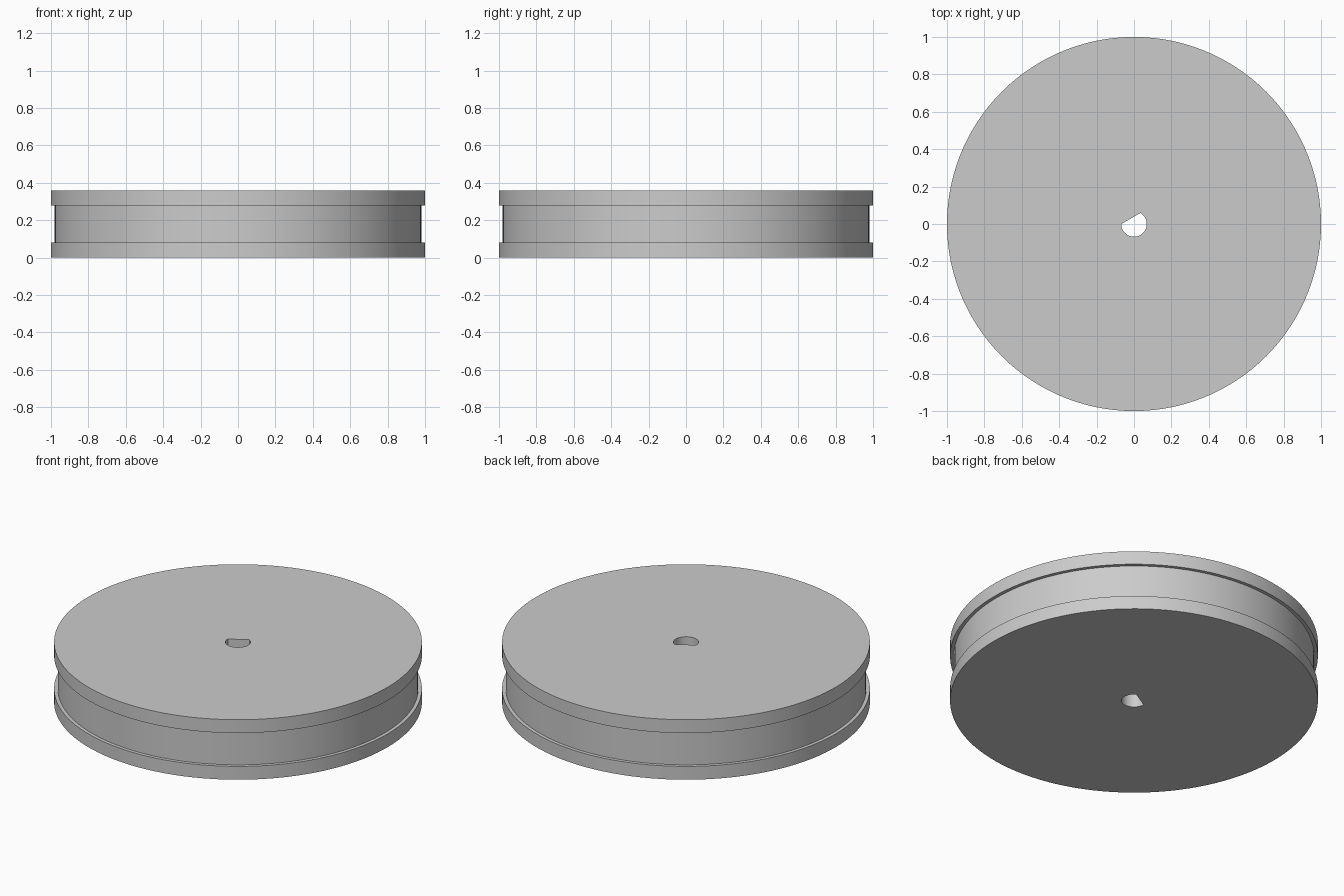
import bpy
import bmesh
from math import cos, sin, radians

cube = bpy.data.objects.get("Cube")
if cube:
    bpy.data.objects.remove(cube, do_unlink=True)

SEGMENTS = 120
BORE = 0.068          # shaft hole radius
FLAT_ANGLE = 120      # direction the flat of the shaft hole lies in
HEIGHT = 0.36


def bore_radius(deg):
    """Radius of the D-shaped hole at a given angle."""
    off = abs(deg - FLAT_ANGLE)
    if off < 60:
        return BORE * 0.5 / cos(radians(off))
    return BORE


# Grey material
grey = bpy.data.materials.new("plain grey")
grey.use_nodes = True
colour = (0.6, 0.6, 0.6, 1)
grey.diffuse_color = colour
grey.node_tree.nodes["Principled BSDF"].inputs["Base Color"].default_value = colour

# Closed cross-section: (radius, height), None marks the shaft hole
profile = [(None, 0), (1, 0), (1, 0.08), (0.98, 0.08),
           (0.98, 0.28), (1, 0.28), (1, HEIGHT), (None, HEIGHT)]

# Grooved wheel: sweep the cross-section around z
bm = bmesh.new()
rings = []
for radius, z in profile:
    ring = []
    for i in range(SEGMENTS):
        deg = 360 * i / SEGMENTS
        r = bore_radius(deg) if radius is None else radius
        ring.append(bm.verts.new((r * cos(radians(deg)), r * sin(radians(deg)), z)))
    rings.append(ring)

for k, low in enumerate(rings):
    high = rings[(k + 1) % len(rings)]
    for i in range(SEGMENTS):
        j = (i + 1) % SEGMENTS
        bm.faces.new((low[i], low[j], high[j], high[i]))
bmesh.ops.recalc_face_normals(bm, faces=bm.faces)

mesh = bpy.data.meshes.new("grooved_wheel")
bm.to_mesh(mesh)
bm.free()
mesh.materials.append(grey)
wheel = bpy.data.objects.new("grooved_wheel", mesh)
bpy.context.collection.objects.link(wheel)

# Smooth round walls, sharp rims
bpy.ops.object.select_all(action='DESELECT')
wheel.select_set(True)
bpy.context.view_layer.objects.active = wheel
bpy.ops.object.shade_smooth_by_angle(angle=radians(30))
